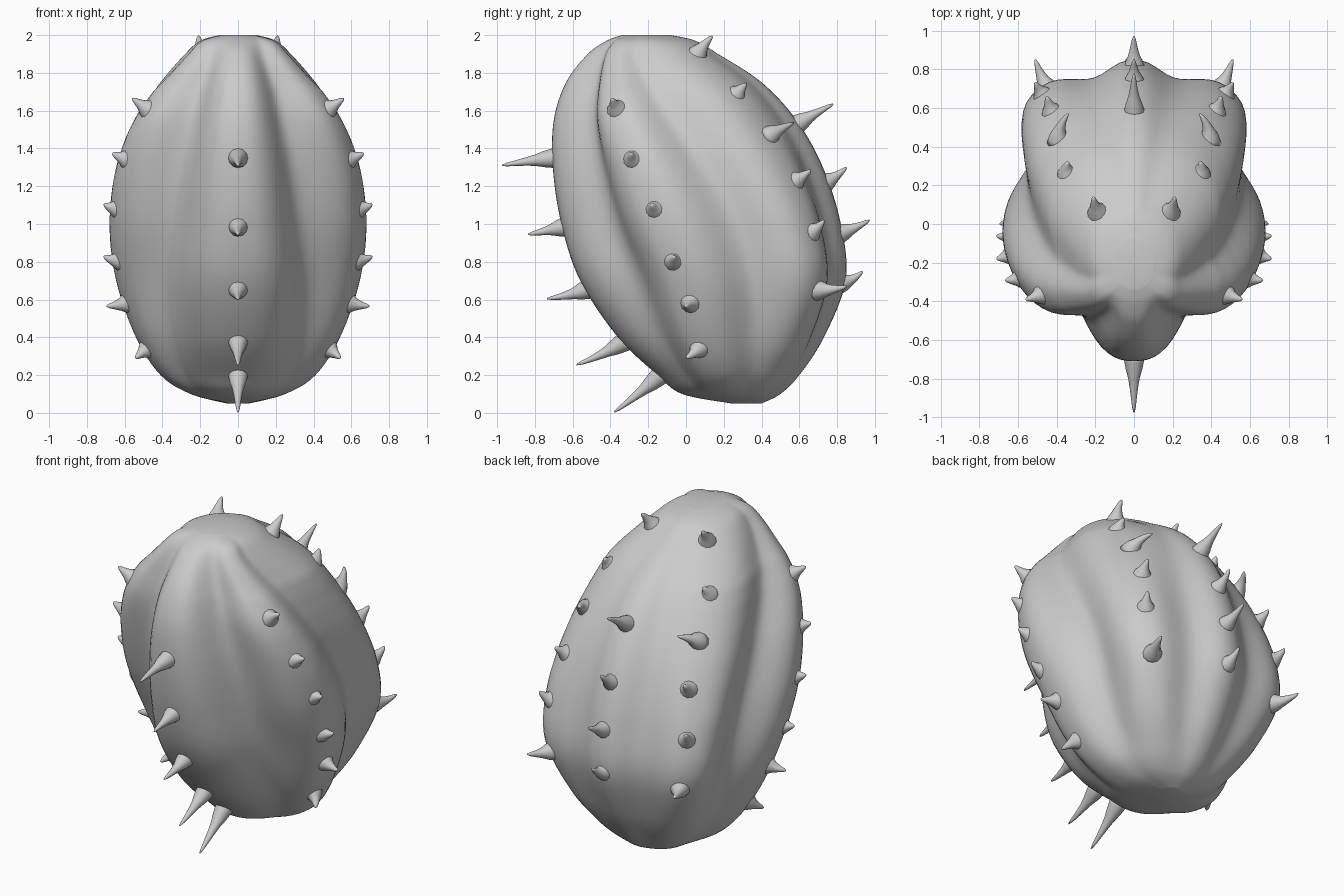
import bpy, bmesh
from math import sin, cos, radians, pi
from mathutils import Vector

if "Cube" in bpy.data.objects:
    bpy.data.objects.remove(bpy.data.objects["Cube"])

# Horizontal sections: z, front y, back y, half width, angles of
# (front groove, side rib, side groove), groove depth, rear side rib size
ROWS = [
    (2.00, -.34, -.08, .10, 30, 50, 70, .05, .96),
    (1.97, -.42, .05, .20, 30, 50, 70, .35, .96),
    (1.90, -.52, .17, .28, 29, 53, 72, .65, .97),
    (1.75, -.635, .40, .41, 29, 56, 79, .9, .95),
    (1.55, -.70, .585, .55, 30, 60, 89, 1, .94),
    (1.30, -.705, .725, .645, 33, 66, 99, 1, .98),
    (1.00, -.66, .82, .68, 37, 71, 107, 1, 1.03),
    (.70, -.56, .845, .645, 43, 76, 110, .95, 1.05),
    (.40, -.36, .73, .54, 47, 77, 110, .75, 1.05),
    (.20, -.15, .60, .41, 49, 77, 110, .5, 1.03),
    (.10, -.02, .50, .25, 50, 77, 110, .3, 1),
    (.05, .24, .40, .06, 50, 77, 110, 0, 1),
]
SEG, STEPS = 120, 8


def section(t):
    """Catmull-Rom blend of the section table."""
    n = len(ROWS) - 1
    i = min(int(t), n - 1)
    u = t - i
    a, b, c, d = (ROWS[max(0, min(n, i + k))] for k in (-1, 0, 1, 2))
    return [.5 * (2 * q + (r - p) * u + (2 * p - 5 * q + 4 * r - s) * u * u
                  + (3 * q - p - 3 * r + s) * u ** 3)
            for p, q, r, s in zip(a, b, c, d)]


def ring(t):
    z, yf, yb, w, g1, s1, g2, dep, rear = section(t)
    yc, rf = (yf + yb) / 2, (yb - yf) / 2
    rs = w / sin(radians(s1)) * .98
    rb = rf * rear
    # angle and radius of alternating ribs and grooves, front to back
    keys = [(0, rf), (g1, (rf + rs) / 2 * (1 - .22 * dep)), (s1, rs),
            (g2, (rs + rb) / 2 * (1 - .20 * dep)), (139, rb),
            (162, rf * (1 - .085 * dep)), (180, rf)]
    pts = []
    for k in range(SEG):
        a = 360 * k / SEG
        m = min(a, 360 - a)
        j = next(j for j in range(6) if m <= keys[j + 1][0] + 1e-6)
        (a0, r0), (a1, r1) = keys[j], keys[j + 1]
        u = (m - a0) / (a1 - a0)
        if j % 2:
            u, r0, r1 = 1 - u, r1, r0
        f = ((1 - cos(pi * u)) / 2) ** (1.5 if j < 4 else 1.15)
        r = r0 + (r1 - r0) * f
        pts.append([r * sin(radians(a)), yc - r * cos(radians(a)), z])
    k = w / max(p[0] for p in pts)
    return [(x * k, y, z) for x, y, z in pts]


def finish(bm, name):
    bmesh.ops.recalc_face_normals(bm, faces=bm.faces)
    me = bpy.data.meshes.new(name)
    bm.to_mesh(me)
    bm.free()
    me.shade_smooth()
    ob = bpy.data.objects.new(name, me)
    bpy.context.collection.objects.link(ob)
    return ob


def skin(bm, rings):
    """Bridge successive rings and close both ends."""
    vs = [[bm.verts.new(p) for p in r] for r in rings]
    n = len(vs[0])
    for a, b in zip(vs, vs[1:]):
        for i in range(n):
            j = (i + 1) % n
            bm.faces.new((a[i], a[j], b[j], b[i]))
    for r in (vs[0], vs[-1]):
        c = bm.verts.new(sum((v.co for v in r), Vector()) / n)
        for i in range(n):
            bm.faces.new((r[i], r[(i + 1) % n], c))


# Leaning ribbed body
bm = bmesh.new()
skin(bm, [ring(i / STEPS) for i in range((len(ROWS) - 1) * STEPS + 1)])
body = finish(bm, "ribbed_body")


def spine(bm, base, tip, flare):
    """Curved thorn with a swollen root, seated on the body."""
    base, tip = Vector(base), Vector(tip)
    ok, hit, nor, _ = body.closest_point_on_mesh(base)
    mid = hit.lerp(tip, .3) + nor * (tip - hit).length * .15
    start = hit - nor * .03
    rings = []
    for t, r in ((0, 1.15), (.12, 1), (.25, .85), (.4, .6), (.55, .45),
                 (.75, .3), (.9, .2), (1, .07)):
        p = start * (1 - t) ** 2 + mid * 2 * t * (1 - t) + tip * t * t
        d = (mid - start) * (1 - t) + (tip - mid) * t
        q = d.to_track_quat('Z', 'Y')
        rings.append([p + q @ Vector((cos(a), sin(a), 0)) * r * flare
                      for a in (2 * pi * i / 12 for i in range(12))])
    skin(bm, rings)


def spine_row(name, data, flare, mirror):
    for side in ((1, -1) if mirror else (1,)):
        bm = bmesh.new()
        for b, t in data:
            spine(bm, (b[0] * side, b[1], b[2]), (t[0] * side, t[1], t[2]), flare)
        finish(bm, name + ("" if not mirror else "_right" if side > 0 else "_left"))


# Long thorns on the front and back ribs
spine_row("front_spines", [
    ((0, -.70, 1.35), (0, -.975, 1.31)), ((0, -.66, .98), (0, -.835, .945)),
    ((0, -.54, .64), (0, -.735, .605)), ((0, -.36, .34), (0, -.58, .255)),
    ((0, -.16, .17), (0, -.38, .004))], .05, False)
spine_row("back_spines", [
    ((0, .59, 1.53), (0, .78, 1.635)), ((0, .75, 1.22), (0, .85, 1.30)),
    ((0, .83, .95), (0, .972, 1.02)), ((0, .84, .68), (0, .935, .75))], .05, False)

# Short thorns on the side ribs
spine_row("side_spines", [
    ((.50, -.38, 1.62), (.56, -.39, 1.665)), ((.61, -.29, 1.345), (.665, -.29, 1.375)),
    ((.66, -.17, 1.08), (.71, -.18, 1.105)), ((.65, -.07, .80), (.71, -.06, .83)),
    ((.60, .02, .575), (.695, .0, .565)), ((.48, .07, .34), (.54, .0, .29))],
    .055, True)

# Hooked thorns on the rear side ribs
spine_row("rear_side_spines", [
    ((.20, .07, 1.92), (.21, .14, 1.995)), ((.34, .26, 1.68), (.34, .32, 1.745)),
    ((.39, .43, 1.46), (.34, .57, 1.535)), ((.42, .57, 1.22), (.45, .66, 1.285)),
    ((.46, .65, .95), (.51, .73, 1.02)), ((.46, .71, .64), (.51, .85, .67))],
    .055, True)
